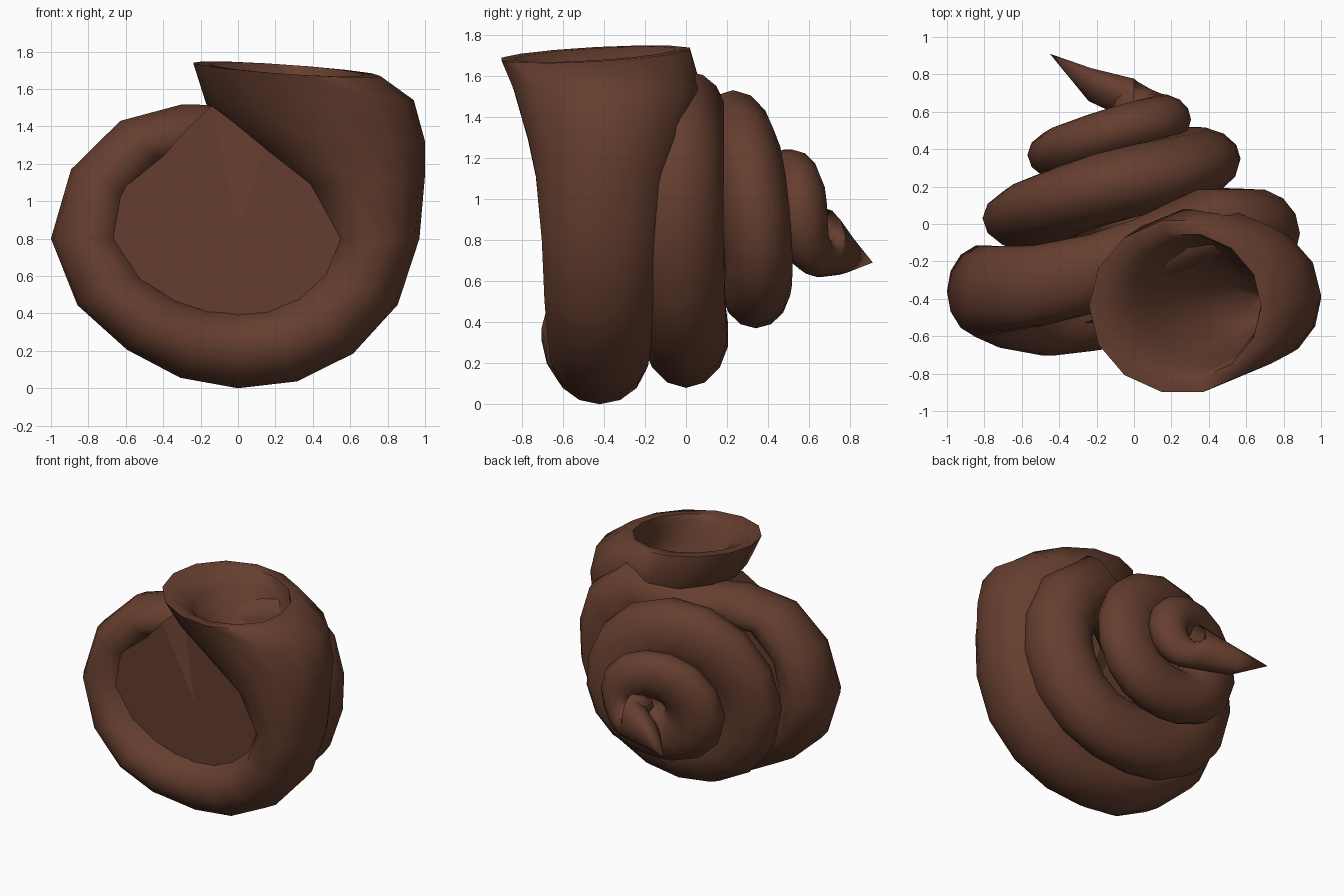
import bpy, bmesh, math
from mathutils import Vector

if "Cube" in bpy.data.objects:
    bpy.data.objects.remove(bpy.data.objects["Cube"])

brown = bpy.data.materials.new("shell_brown")
brown.diffuse_color = (0.130, 0.048, 0.028, 1)
brown.use_nodes = True
brown.node_tree.nodes["Principled BSDF"].inputs["Base Color"].default_value = brown.diffuse_color

SIDES = 14
CZ = 0.8          # height of the coil axis


def add_object(name, bm):
    bmesh.ops.recalc_face_normals(bm, faces=bm.faces)
    me = bpy.data.meshes.new(name)
    bm.to_mesh(me)
    bm.free()
    me.materials.append(brown)
    ob = bpy.data.objects.new(name, me)
    bpy.context.collection.objects.link(ob)
    return ob


def ring(inner, outer, y, hy, tilt=0.0, scale=1.0, drop=0.0):
    """Elliptic section spanning inner to outer (x, z) points and y - hy to y + hy."""
    a = Vector((inner[0], y, inner[1] - drop))
    b = Vector((outer[0], y, outer[1] - drop))
    mid, half = (a + b) / 2, (b - a) / 2 * scale
    pts = []
    for i in range(SIDES):
        t = 2 * math.pi * i / SIDES
        side = Vector((0, hy * scale, tilt)) * math.sin(t)
        pts.append(mid + half * math.cos(t) + side)
    return pts


def spline(p0, p1, p2, p3, t):
    """Cubic through p1 and p2, with tangents that allow for uneven key angles."""
    span = p2[0] - p1[0]
    out = []
    for a, b, c, d in zip(p0[1:], p1[1:], p2[1:], p3[1:]):
        m1 = (c - a) / (p2[0] - p0[0]) * span
        m2 = (d - b) / (p3[0] - p1[0]) * span
        out.append((2 * t**3 - 3 * t**2 + 1) * b + (t**3 - 2 * t**2 + t) * m1
                   + (3 * t**2 - 2 * t**3) * c + (t**3 - t**2) * m2)
    return out


# Funnel inside the mouth, deepest first: inner point, outer point, y centre, y half width
funnel = [
    ((0.62, 1.02), (0.82, 1.06), -0.45, 0.08),
    ((0.36, 1.24), (0.80, 1.27), -0.45, 0.18),
    ((0.08, 1.47), (0.74, 1.48), -0.45, 0.27),
    ((-0.02, 1.64), (0.68, 1.60), -0.43, 0.35),
]

# Flared mouth: inner point, outer point, y centre, y half width, rim tilt
mouth = [
    ((-0.24, 1.74), (0.76, 1.67), -0.44, 0.47, 0.025),
    ((-0.17, 1.52), (0.94, 1.54), -0.38, 0.47, 0.0),
    ((0.12, 1.27), (1.00, 1.32), -0.38, 0.40, 0.0),
    ((0.36, 1.09), (1.00, 1.14), -0.40, 0.34, 0.0),
]

# Coil keys: angle, outer radius, radial thickness, y centre, y half width
keys = [
    (0, 0.97, 0.44, -0.41, 0.30), (45, 0.87, 0.43, -0.42, 0.26),
    (90, 0.80, 0.42, -0.42, 0.23), (135, 0.84, 0.38, -0.45, 0.26),
    (180, 1.00, 0.39, -0.36, 0.25), (225, 0.89, 0.33, -0.33, 0.22),
    (270, 0.71, 0.38, -0.18, 0.21), (300, 0.95, 0.45, -0.00, 0.19),
    (325, 0.97, 0.50, -0.03, 0.22), (360, 0.88, 0.50, -0.06, 0.25),
    (405, 0.78, 0.50, -0.02, 0.22),
    (450, 0.72, 0.52, 0.00, 0.21), (540, 0.81, 0.56, 0.03, 0.18),
    (630, 0.73, 0.53, 0.23, 0.20), (720, 0.57, 0.48, 0.35, 0.17),
    (810, 0.43, 0.40, 0.34, 0.17), (900, 0.57, 0.46, 0.37, 0.15),
    (990, 0.44, 0.36, 0.52, 0.14), (1035, 0.38, 0.34, 0.55, 0.14),
    (1080, 0.28, 0.36, 0.57, 0.13), (1125, 0.22, 0.38, 0.61, 0.13),
    (1170, 0.18, 0.34, 0.66, 0.12),
]

# Funnel interior, rolled lip, outer mouth
rings = [ring(*f) for f in funnel]
rings.append(ring(*mouth[0], scale=0.84))
rings += [ring(*m) for m in mouth]

# Coils winding back
for k in range(len(keys) - 1):
    quad = [keys[k - 1] if k else (-45,) + keys[0][1:], keys[k], keys[k + 1],
            keys[k + 2] if k + 2 < len(keys) else (1260,) + keys[-1][1:]]
    span = keys[k + 1][0] - keys[k][0]
    steps = max(1, round(span / 23))
    for s in range(steps + (k == len(keys) - 2)):
        R, th, y, hy = spline(*quad, s / steps)
        ang = math.radians(keys[k][0] + span * s / steps)
        c, n = math.cos(ang), -math.sin(ang)
        rings.append(ring(((R - th) * c, CZ + (R - th) * n), (R * c, CZ + R * n), y, hy))
rings.append(ring((-0.20, 0.85), (-0.27, 0.63), 0.745, 0.09))

# Skin the rings and close both ends
bm = bmesh.new()
loops = [[bm.verts.new(p) for p in r] for r in rings]
for a, b in zip(loops, loops[1:]):
    for i in range(SIDES):
        j = (i + 1) % SIDES
        bm.faces.new((a[i], a[j], b[j], b[i]))
bm.faces.new(loops[0])
tip = bm.verts.new((-0.45, 0.91, 0.69))
for i in range(SIDES):
    bm.faces.new((loops[-1][i], loops[-1][(i + 1) % SIDES], tip))
shell = add_object("coiled_shell", bm)
bpy.context.view_layer.objects.active = shell
shell.select_set(True)
bpy.ops.object.shade_smooth_by_angle(angle=math.radians(60))

# Wall closing the middle of the front coil
bm = bmesh.new()
wall = []
for x, z in ((0.0, 0.25), (0.4, 0.36), (0.62, 0.65), (0.64, 0.95), (0.42, 1.1), (0.15, 1.29),
             (-0.14, 1.51), (-0.27, 1.39), (-0.40, 1.24), (-0.6, 1.08), (-0.72, 0.85),
             (-0.66, 0.55), (-0.4, 0.32)):
    wall.append(bm.verts.new((x, -0.53 + (0.05 if z > 1.45 else 0), z)))
hub = bm.verts.new((0.0, -0.53, 0.85))
for i in range(len(wall)):
    bm.faces.new((wall[i], wall[(i + 1) % len(wall)], hub))
bmesh.ops.recalc_face_normals(bm, faces=bm.faces)
if bm.faces[:][0].normal.y > 0:
    bmesh.ops.reverse_faces(bm, faces=bm.faces)
add_object("front_wall", bm)
